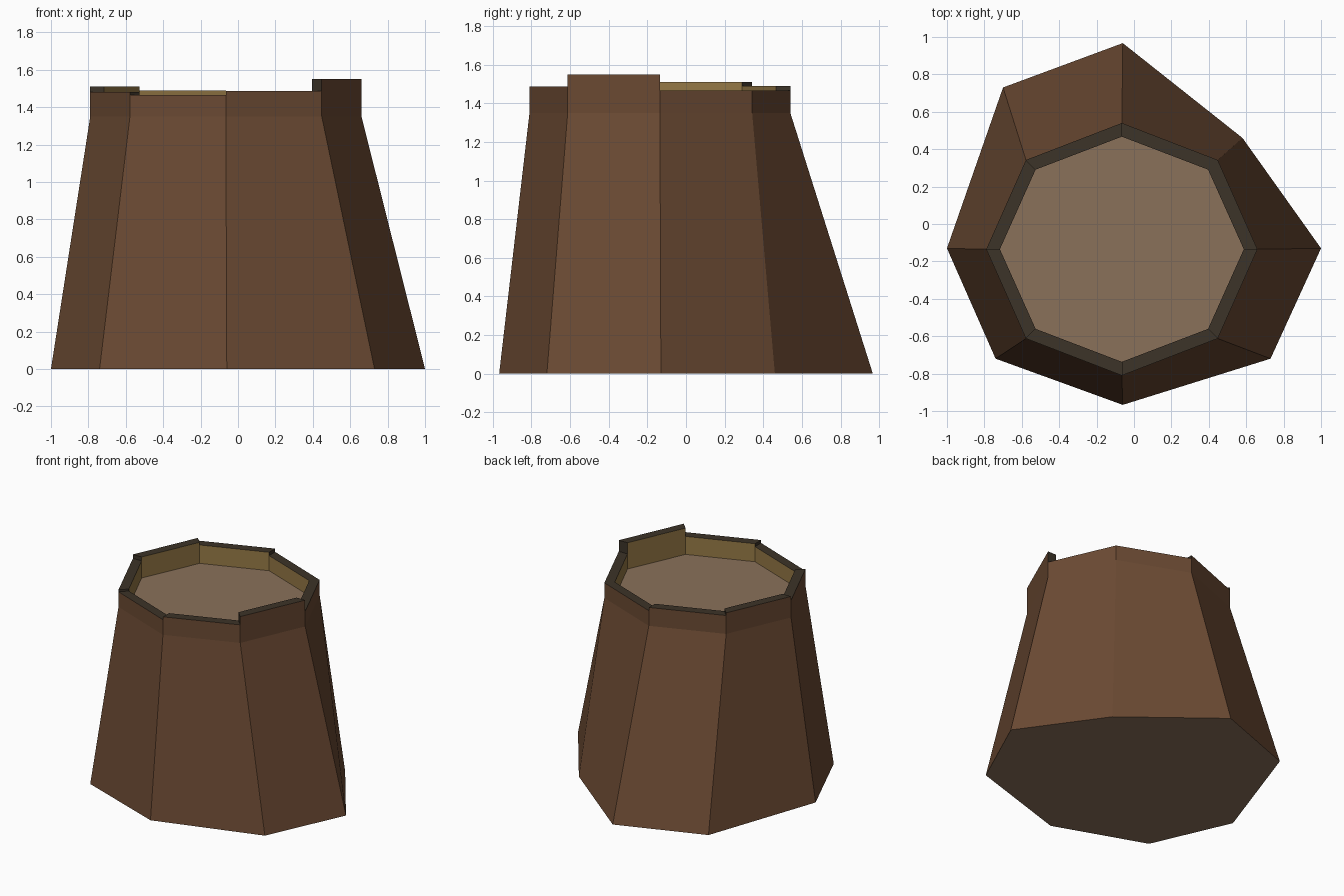
import bpy, bmesh, math

if "Cube" in bpy.data.objects:
    bpy.data.objects.remove(bpy.data.objects["Cube"])

N = 8
CX, CY = -0.065, -0.135      # centre of the cut top
Z_CUT = 1.35                 # height where the flare ends and the rim begins


def material(name, rgb):
    lin = [(c / 255 / 12.92) if c / 255 <= 0.04045 else ((c / 255 + 0.055) / 1.055) ** 2.4 for c in rgb]
    m = bpy.data.materials.new(name)
    m.diffuse_color = (*lin, 1)
    m.use_nodes = True
    m.node_tree.nodes["Principled BSDF"].inputs["Base Color"].default_value = m.diffuse_color
    return m


bark = material("bark brown", (107, 74, 51))
dark = material("dark rim", (60, 51, 40))
sap = material("inner yellow wood", (150, 121, 70))
wood = material("cut wood", (138, 113, 90))


def octagon(rx, ry, z):
    return [(CX + rx * math.cos(k * math.tau / N), CY + ry * math.sin(k * math.tau / N), z) for k in range(N)]


def build(name, mats, faces):
    """Make an object from (points, material slot) polygons, welding shared corners."""
    bm = bmesh.new()
    for pts, slot in faces:
        f = bm.faces.new([bm.verts.new(p) for p in pts])
        f.material_index = slot
    bmesh.ops.remove_doubles(bm, verts=bm.verts, dist=0.0001)
    me = bpy.data.meshes.new(name)
    bm.to_mesh(me)
    bm.free()
    for m in mats:
        me.materials.append(m)
    bpy.context.collection.objects.link(bpy.data.objects.new(name, me))


def up(p, z):
    return (p[0], p[1], z)


# Root flare: uneven footprint, counter-clockwise from the right
foot = [(1, -.13, 0), (.58, .46, 0), (-.06, .967, 0), (-.70, .73, 0),
        (-1, -.13, 0), (-.74, -.72, 0), (-.06, -.967, 0), (.73, -.72, 0)]
outer = octagon(0.725, 0.675, Z_CUT)
inner = octagon(0.652, 0.602, Z_CUT)

# Trunk: eight sides and a wooden underside
trunk = [((foot[k], foot[(k + 1) % N], outer[(k + 1) % N], outer[k]), 0) for k in range(N)]
trunk.append((foot[::-1], 1))
build("trunk", [bark, wood], trunk)

# Cut floor inside the rim
build("cut_floor", [wood], [(inner, 0)])

# Bark rim: each side has its own height, with step faces where it drops
heights = [1.465, 1.465, 1.49, 1.51, 1.48, 1.465, 1.487, 1.55]
rim = []
for k, h in enumerate(heights):
    j = (k + 1) % N
    a, b, c, d = outer[k], outer[j], inner[j], inner[k]
    rim.append(((a, b, up(b, h), up(a, h)), 0))
    rim.append(((c, d, up(d, h), up(c, h)), 2))
    rim.append(((up(a, h), up(b, h), up(c, h), up(d, h)), 1))
    prev, nxt = heights[k - 1], heights[j]
    if h > prev:
        rim.append(((up(d, prev), up(a, prev), up(a, h), up(d, h)), 1))
    if h > nxt:
        rim.append(((up(b, nxt), up(c, nxt), up(c, h), up(b, h)), 1))
build("bark_rim", [bark, dark, sap], rim)
